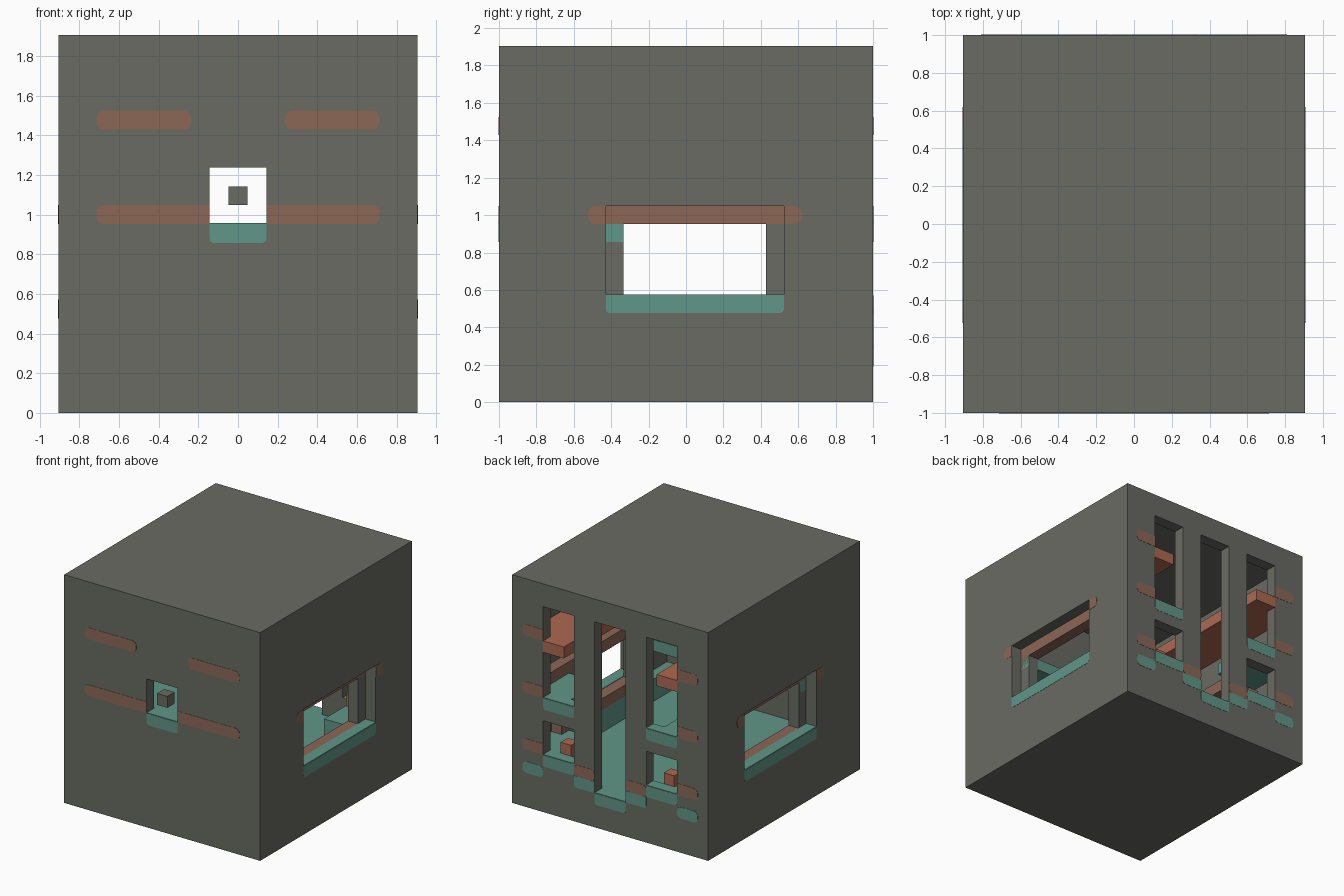
import bpy, bmesh
from mathutils import Vector

cube = bpy.data.objects.get("Cube")
if cube:
    bpy.data.objects.remove(cube, do_unlink=True)

U = 2 / 21            # one building block
SKIN = 0.002          # how far painted plates stand out


def material(name, rgb):
    m = bpy.data.materials.new(name)
    m.use_nodes = True
    m.diffuse_color = (*rgb, 1)
    m.node_tree.nodes["Principled BSDF"].inputs["Base Color"].default_value = (*rgb, 1)
    return m


STONE = material("grey stone", (0.14, 0.145, 0.122))
BRICK = material("dull brick", (0.262, 0.136, 0.095))
CLAY = material("bright clay", (0.42, 0.14, 0.083))
TEAL = material("teal", (0.12, 0.305, 0.246))


def box(name, mat, x, y, z, rounding=0, axis=1, is_round=None):
    """Box between block coordinates, with optional rounded corners seen along an axis."""
    lo, hi = Vector((x[0], y[0], z[0])) * U, Vector((x[1], y[1], z[1])) * U
    mid, size = (lo + hi) / 2, hi - lo
    bm = bmesh.new()
    bmesh.ops.create_cube(bm, size=1)
    for v in bm.verts:
        v.co = Vector(a * b for a, b in zip(v.co, size))
    if rounding:
        edges = []
        for e in bm.edges:
            d = e.verts[0].co - e.verts[1].co
            c = (e.verts[0].co + e.verts[1].co) / 2
            if abs(d[axis]) > 1e-5 and d.length - abs(d[axis]) < 1e-6 and is_round(c[1 - axis], c.z):
                edges.append(e)
        bmesh.ops.bevel(bm, geom=edges, offset=rounding, segments=4, profile=0.5, affect='EDGES')
    mesh = bpy.data.meshes.new(name)
    bm.to_mesh(mesh)
    bm.free()
    mesh.materials.append(mat)
    ob = bpy.data.objects.new(name, mesh)
    ob.location = mid
    bpy.context.collection.objects.link(ob)
    return ob


def plate(name, mat, wall, span, z, ends):
    """Thin painted plate on a wall; ends tells which corners are round."""
    rule = {"lo": lambda s, h: s < 0, "hi": lambda s, h: s > 0,
            "both": lambda s, h: True, "bottom": lambda s, h: h < 0}[ends]
    t = SKIN / U
    r = 0.022 if ends == "bottom" else 0.036
    level = (z, z + 1)
    if wall in ("front", "back"):
        p = 10.5 if wall == "back" else -10.5
        box(name, mat, span, (p - t, p + t), level, r, 1, rule)
    else:
        p = 9.5 if wall == "left" else -9.5
        box(name, mat, (p - t, p + t), span, level, r, 0, rule)


def mirrored(name, mat, x, y, z):
    box("left_" + name, mat, x, y, z)
    box("right_" + name, mat, (-x[1], -x[0]), y, z)


# Hollow shell with its openings cut through
shell = box("stone_shell", STONE, (-9.5, 9.5), (-10.5, 10.5), (0, 20))
cuts = [((-8.5, 8.5), (-9.5, 9.5), (3, 19)),
        ((-1.5, 1.5), (-11, -9), (10, 13)),
        ((-1.5, 1.5), (9, 11), (3, 18)),
        ((-10, -8), (-4.5, 5.5), (6, 11)),
        ((8, 10), (-4.5, 5.5), (6, 11))]
for x in ((3.5, 6.5), (-6.5, -3.5)):
    cuts += [(x, (9, 11), (10, 18)), (x, (9, 11), (5, 8))]
cutters = []
for c in cuts:
    cutter = box("cutter", STONE, *c)
    cutter.hide_render = True
    mod = shell.modifiers.new("opening", 'BOOLEAN')
    mod.operation, mod.solver, mod.object = 'DIFFERENCE', 'EXACT', cutter
    cutters.append(cutter)
bpy.context.view_layer.update()
cut_mesh = bpy.data.meshes.new_from_object(
    shell.evaluated_get(bpy.context.evaluated_depsgraph_get()))
shell.modifiers.clear()
shell.data = cut_mesh
for c in cutters:
    bpy.data.objects.remove(c, do_unlink=True)

# Floors, sills and the small block in the front window
T = 0.05
box("main_floor", TEAL, (-8.5, 8.5), (-9.5, 9.5), (3, 3 + T))
box("door_sill", TEAL, (-1.5, 1.5), (9.5, 10.5), (3, 3 + T))
box("front_sill", TEAL, (-1.5, 1.5), (-10.5, -9.5), (10, 10 + T))
box("front_window_block", STONE, (-0.5, 0.5), (-10.5, -9.5), (11, 12))
box("front_gallery", TEAL, (-8.5, 8.5), (-9.5, -3.5), (9, 10))
mirrored("side_sill", TEAL, (8.5, 9.5), (-4.5, 5.5), (6, 6 + T))
for z in (5, 10):
    mirrored("back_sill", TEAL, (3.5, 6.5), (9.5, 10.5), (z, z + T))
mirrored("back_gallery", TEAL, (4.5, 8.5), (5.5, 9.5), (9, 10))
mirrored("back_room_floor", TEAL, (4.5, 8.5), (5.5, 9.5), (3, 5))

# Frames inside the side openings
mirrored("frame_base", TEAL, (7.5, 8.5), (-9.5, 9.5), (3, 5))
mirrored("frame_sill", BRICK, (7.5, 8.5), (-5.5, 6.5), (5, 6))
mirrored("frame_lintel", BRICK, (7.5, 8.5), (-5.5, 9.5), (10, 11))
for y in (-4.5, 4.5):
    mirrored("frame_column", STONE, (7.5, 8.5), (y, y + 1), (6, 10))

# Upper platforms reaching into the back windows, and low blocks below
mirrored("upper_platform", CLAY, (4.5, 8.5), (-9.5, 9.5), (14, 15))
mirrored("platform_end", CLAY, (4.5, 6.5), (9.5, 10.5), (14, 15))
mirrored("low_block", CLAY, (4.5, 5.5), (8.5, 9.5), (5, 6))

# Painted bands on the front
plate("front_sill_band", TEAL, "front", (-1.5, 1.5), 9, "bottom")
for a, b, end in ((-7.5, -1.5, "lo"), (1.5, 7.5, "hi")):
    plate("front_band", BRICK, "front", (a, b), 10, end)
for a, b in ((-7.5, -2.5), (2.5, 7.5)):
    plate("front_upper_band", BRICK, "front", (a, b), 15, "both")

# Painted bands on the sides
for wall in ("left", "right"):
    plate(wall + "_sill_band", TEAL, wall, (-4.5, 5.5), 5, "bottom")
    plate(wall + "_front_band", BRICK, wall, (-5.5, -4.5), 10, "lo")
    plate(wall + "_back_band", BRICK, wall, (5.5, 6.5), 10, "hi")

# Painted bands on the back
plate("door_band", TEAL, "back", (-1.5, 1.5), 2, "bottom")
for s, end in ((1, "hi"), (-1, "lo")):
    def span(a, b):
        return tuple(sorted((a * s, b * s)))
    for z in (15, 10, 5):
        plate("back_band", BRICK, "back", span(6.5, 8.5), z, end)
    for z in (9, 4):
        plate("back_sill_band", TEAL, "back", span(3.5, 6.5), z, "bottom")
    plate("back_low_band", TEAL, "back", span(6.5, 8.5), 3, "both")
    plate("door_side_brick", BRICK, "back", span(1.5, 3.5), 4, "both")
    plate("door_side_teal", TEAL, "back", span(1.5, 3.5), 3, "bottom")
